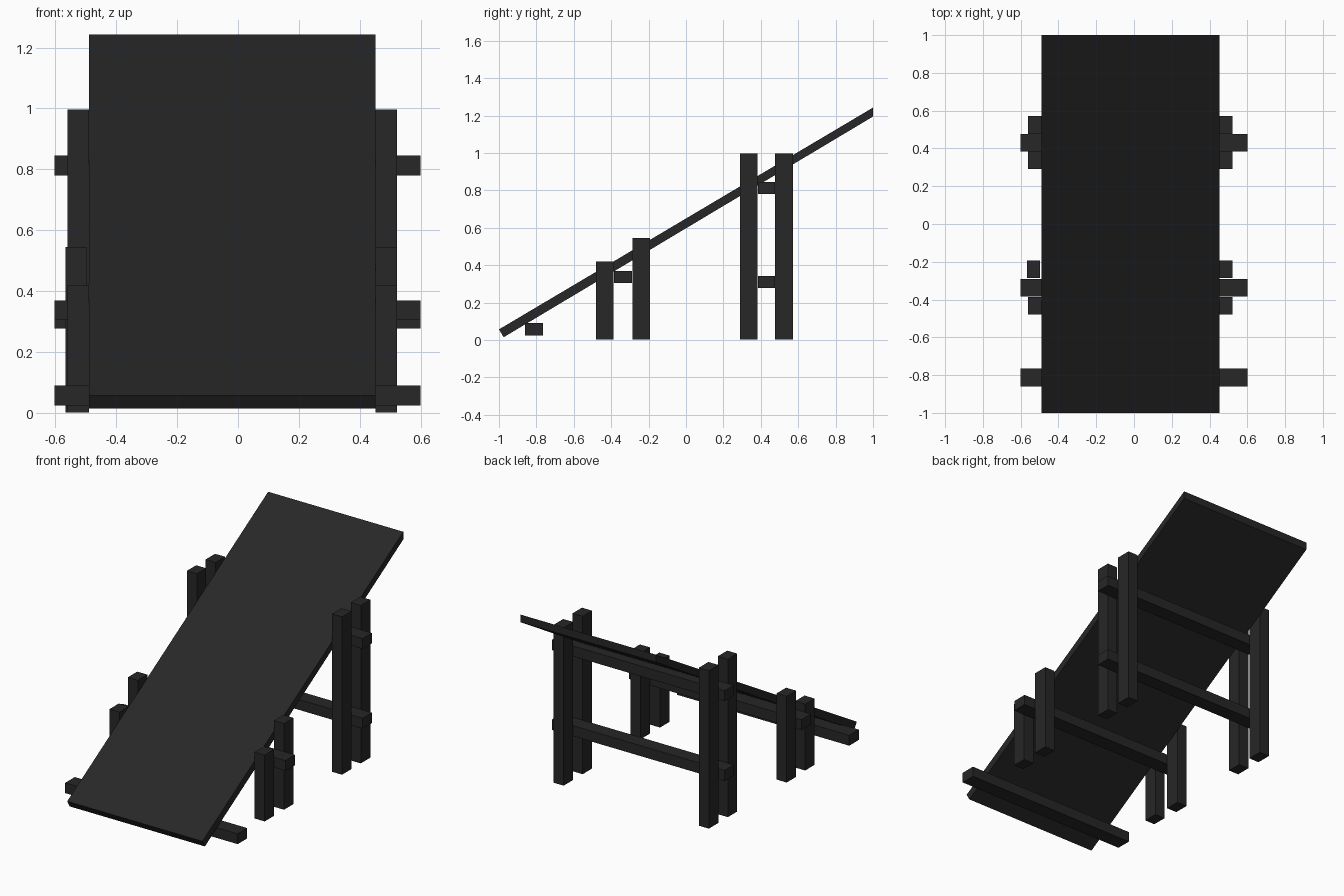
import bpy

if "Cube" in bpy.data.objects:
    bpy.data.objects.remove(bpy.data.objects["Cube"])

wood = bpy.data.materials.new("charcoal")
wood.diffuse_color = (0.02, 0.02, 0.02, 1)
wood.use_nodes = True
wood.node_tree.nodes["Principled BSDF"].inputs["Base Color"].default_value = wood.diffuse_color


def make(name, verts, faces):
    mesh = bpy.data.meshes.new(name)
    mesh.from_pydata(verts, [], faces)
    mesh.materials.append(wood)
    obj = bpy.data.objects.new(name, mesh)
    bpy.context.collection.objects.link(obj)
    return obj


def extrude_x(name, profile, x0, x1):
    """Extrude a counter-clockwise (y, z) profile along x."""
    n = len(profile)
    verts = [(x, y, z) for x in (x0, x1) for y, z in profile]
    faces = [tuple(reversed(range(n))), tuple(range(n, 2 * n))]
    faces += [(i, (i + 1) % n, n + (i + 1) % n, n + i) for i in range(n)]
    return make(name, verts, faces)


def box(name, x0, x1, y0, y1, z0, z1):
    return extrude_x(name, [(y0, z0), (y1, z0), (y1, z1), (y0, z1)], x0, x1)


# Sloping board: square-cut foot, upright-cut top end
extrude_x("ramp_board", [(-0.975, 0.015), (1.0, 1.195), (1.0, 1.243), (-1.0, 0.057)],
          -0.49, 0.452)

# Posts in pairs on both sides of the board: name, y start, y end, height, left x
posts = [
    ("low_front_post", -0.48, -0.387, 0.42, -0.56),
    ("low_back_post", -0.287, -0.193, 0.545, -0.567),
    ("tall_front_post", 0.29, 0.383, 0.997, -0.56),
    ("tall_back_post", 0.477, 0.572, 0.997, -0.56),
]
for name, y0, y1, height, left in posts:
    box(name + "_left", left, left + 0.07, y0, y1, 0.002, height)
    box(name + "_right", 0.452, 0.522, y0, y1, 0.002, height)

# Crossbars held between the posts, plus one under the foot
bars = [
    ("foot_bar", -0.86, -0.765, 0.025, 0.09),
    ("low_bar", -0.385, -0.29, 0.305, 0.37),
    ("tall_lower_bar", 0.384, 0.476, 0.277, 0.343),
    ("tall_upper_bar", 0.384, 0.476, 0.78, 0.845),
]
for name, y0, y1, z0, z1 in bars:
    box(name, -0.602, 0.6, y0, y1, z0, z1)
